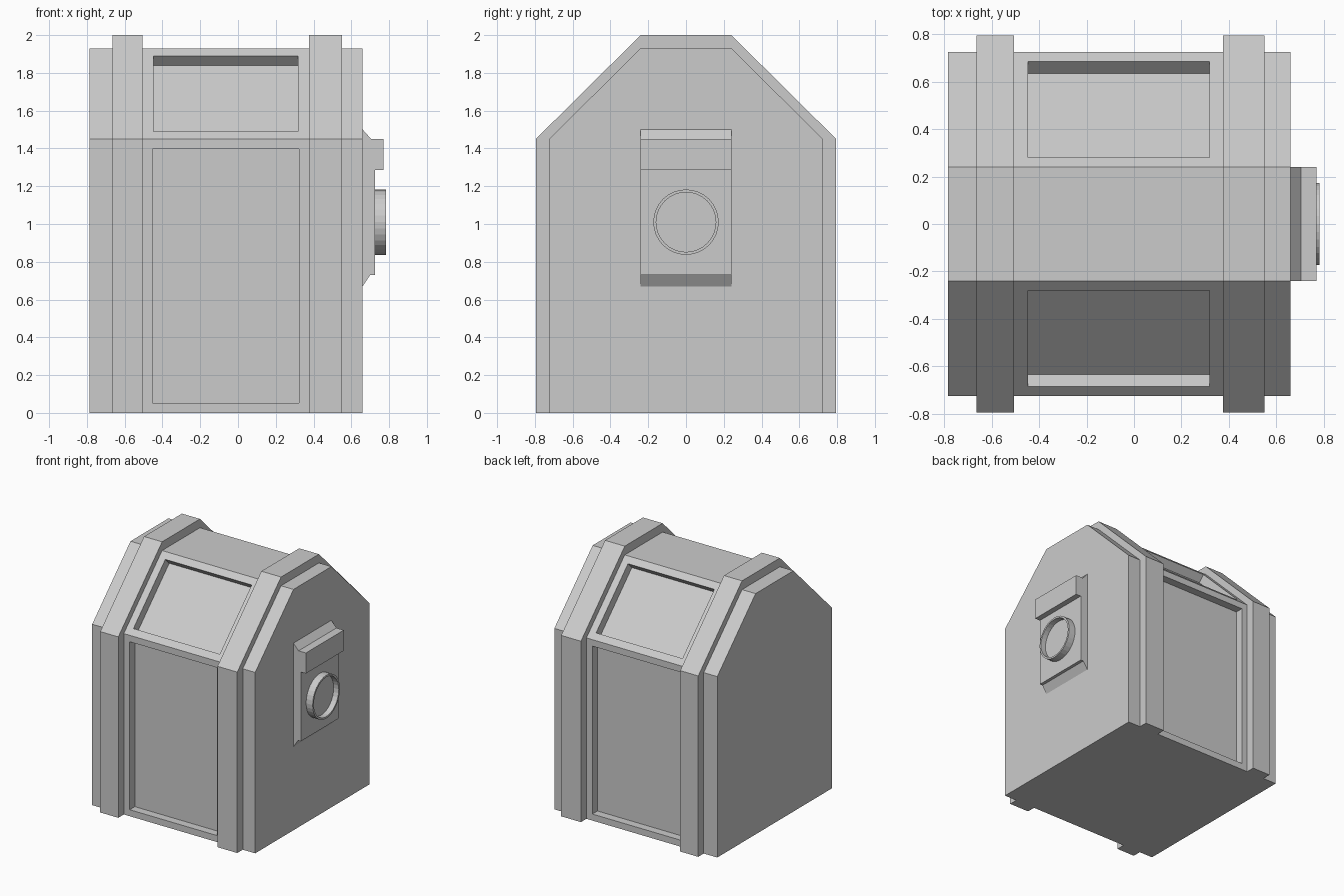
import bpy, bmesh, math
from mathutils import Matrix

if "Cube" in bpy.data.objects:
    bpy.data.objects.remove(bpy.data.objects["Cube"])


def finish(bm, name):
    bmesh.ops.recalc_face_normals(bm, faces=bm.faces)
    mesh = bpy.data.meshes.new(name)
    bm.to_mesh(mesh)
    bm.free()
    obj = bpy.data.objects.new(name, mesh)
    bpy.context.collection.objects.link(obj)
    return obj


def sink(bm, faces, margin, depth):
    """Inset each face, then push it straight inwards."""
    bmesh.ops.inset_individual(bm, faces=faces, thickness=margin, use_even_offset=True)
    for f in bmesh.ops.extrude_discrete_faces(bm, faces=faces)["faces"]:
        f.normal_update()
        bmesh.ops.translate(bm, verts=f.verts, vec=f.normal * -depth)


# Body: gabled cross-section stepped along x, wide sections form the ribs
SMALL, LARGE = (0.725, 1.93), (0.795, 2.0)
stations = [(-0.785, SMALL), (-0.665, SMALL), (-0.665, LARGE), (-0.505, LARGE),
            (-0.505, SMALL), (0.375, SMALL), (0.375, LARGE), (0.55, LARGE),
            (0.55, SMALL), (0.66, SMALL)]
bm = bmesh.new()
rings = []
for x, (w, top) in stations:
    profile = [(-w, 0), (-w, 1.45), (-0.24, top), (0.24, top), (w, 1.45), (w, 0)]
    rings.append([bm.verts.new((x, y, z)) for y, z in profile])
walls, roofs = [], []
for i, (a, b) in enumerate(zip(rings, rings[1:])):
    for j in range(5):
        face = bm.faces.new((a[j], b[j], b[j + 1], a[j + 1]))
        if i == 4 and j in (0, 4):
            walls.append(face)
        elif i == 4 and j in (1, 3):
            roofs.append(face)
bm.faces.new(rings[0])
bm.faces.new(rings[-1])
bm.faces.new([r[0] for r in rings] + [r[5] for r in reversed(rings)])
bmesh.ops.recalc_face_normals(bm, faces=bm.faces)

# Recessed panels on both walls and both roof slopes
sink(bm, walls, 0.052, 0.065)
sink(bm, roofs, 0.057, 0.07)
finish(bm, "body")

# Side bracket: xz profile extruded across y
bm = bmesh.new()
profile = [(0.66, 0.67), (0.70, 0.73), (0.725, 0.73), (0.725, 1.285), (0.77, 1.285),
           (0.77, 1.45), (0.705, 1.45), (0.66, 1.50)]
face = bm.faces.new([bm.verts.new((x, -0.24, z)) for x, z in profile])
geom = bmesh.ops.extrude_face_region(bm, geom=[face], use_keep_orig=True)["geom"]
bmesh.ops.translate(bm, vec=(0, 0.48, 0),
                    verts=[g for g in geom if isinstance(g, bmesh.types.BMVert)])
finish(bm, "side_bracket")

# Round dial with a thin raised rim
bm = bmesh.new()
bmesh.ops.create_cone(bm, cap_ends=True, segments=32, radius1=0.173, radius2=0.173, depth=0.06,
                      matrix=Matrix.Translation((0.753, 0, 1.01)) @ Matrix.Rotation(math.pi / 2, 4, 'Y'))
bm.normal_update()
sink(bm, [f for f in bm.faces if f.normal.x > 0.9], 0.015, 0.045)
finish(bm, "side_dial")
